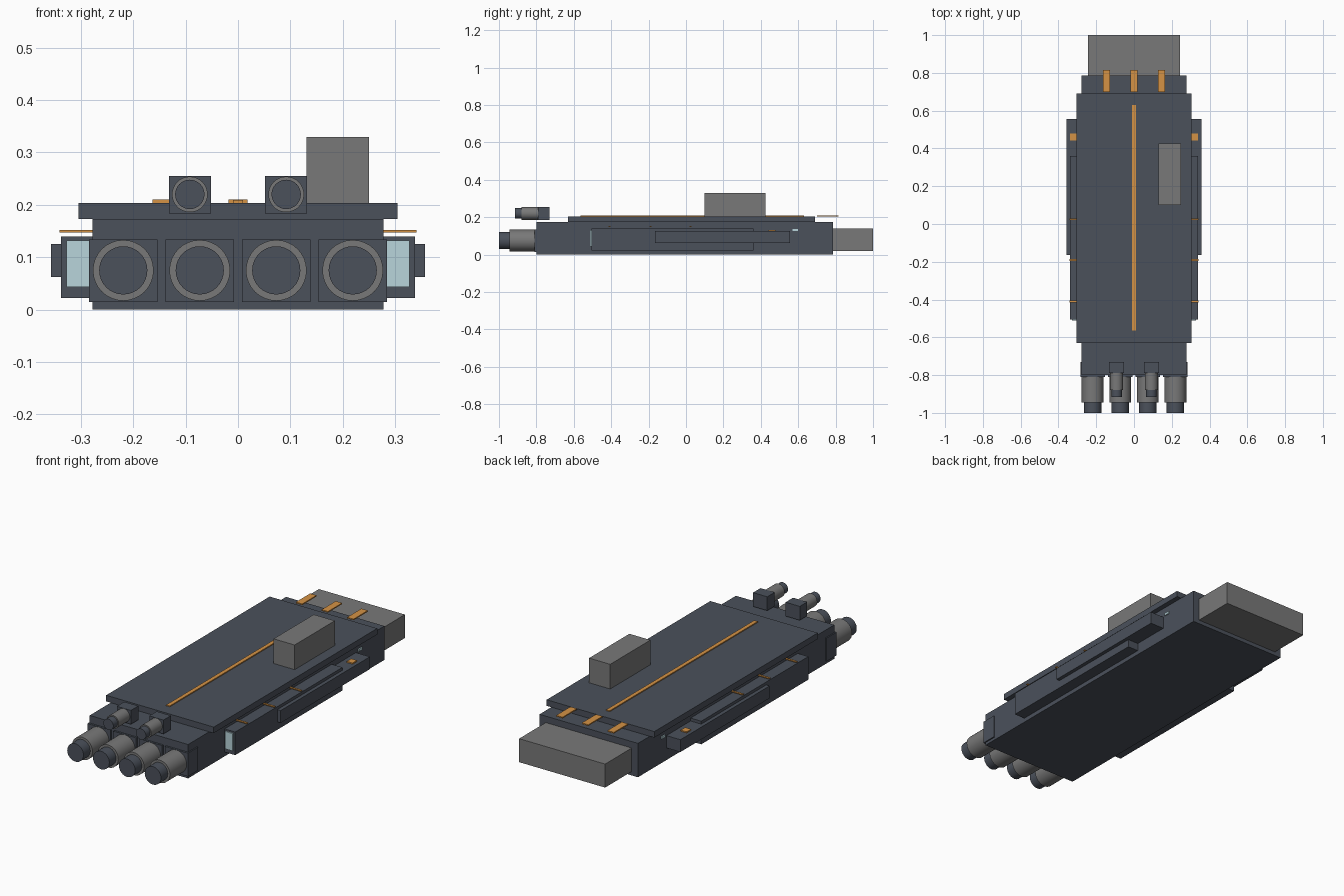
import bpy, math

if "Cube" in bpy.data.objects:
    bpy.data.objects.remove(bpy.data.objects["Cube"])


def material(name, rgb):
    m = bpy.data.materials.new(name)
    m.diffuse_color = (*rgb, 1.0)
    m.use_nodes = True
    m.node_tree.nodes["Principled BSDF"].inputs["Base Color"].default_value = m.diffuse_color
    return m


DARK = material("dark_slate", (0.070, 0.082, 0.105))
GREY = material("mid_grey", (0.19, 0.19, 0.19))
ORANGE = material("orange", (0.66, 0.29, 0.06))
PALE = material("pale_blue", (0.48, 0.66, 0.71))


def box(name, x, y, z, mat):
    """Box from (min, max) ranges on each axis."""
    bpy.ops.mesh.primitive_cube_add(size=1)
    o = bpy.context.object
    o.name = name
    o.location = [(r[0] + r[1]) / 2 for r in (x, y, z)]
    o.scale = [r[1] - r[0] for r in (x, y, z)]
    bpy.ops.object.transform_apply(location=True, scale=True)
    o.data.materials.append(mat)
    return o


def tube(name, x, z, radius, y, mat):
    """Cylinder lying along y."""
    bpy.ops.mesh.primitive_cylinder_add(
        vertices=32, radius=radius, depth=y[1] - y[0],
        location=(x, (y[0] + y[1]) / 2, z), rotation=(math.pi / 2, 0, 0))
    o = bpy.context.object
    o.name = name
    o.data.materials.append(mat)
    bpy.ops.object.shade_smooth_by_angle(angle=math.radians(35))
    return o


def sided(side, a, b):
    return (a, b) if side > 0 else (-b, -a)


# Main body
box("hull", (-0.278, 0.278), (-0.80, 0.785), (0.0, 0.173), DARK)
box("deck_plate", (-0.304, 0.304), (-0.63, 0.69), (0.173, 0.204), DARK)
box("rear_block", (-0.243, 0.243), (0.785, 1.0), (0.02, 0.14), GREY)
box("deck_tower", (0.131, 0.25), (0.10, 0.425), (0.204, 0.33), GREY)

# Orange deck markings
box("centre_stripe", (-0.01, 0.01), (-0.565, 0.63), (0.203, 0.209), ORANGE)
for x in (-0.145, 0.0, 0.145):
    box("rear_strip", (x - 0.018, x + 0.018), (0.70, 0.815), (0.204, 0.210), ORANGE)

# Side pods with their details, both sides
for s in (-1, 1):
    box("side_pod", sided(s, 0.27, 0.338), (-0.505, 0.36), (0.022, 0.14), DARK)
    box("side_rail", sided(s, 0.27, 0.357), (-0.165, 0.555), (0.062, 0.125), DARK)
    box("pod_window", sided(s, 0.284, 0.327), (-0.512, -0.503), (0.043, 0.132), PALE)
    box("rail_marker", sided(s, 0.305, 0.338), (0.442, 0.478), (0.123, 0.131), ORANGE)
    box("hull_light", sided(s, 0.276, 0.284), (0.57, 0.60), (0.125, 0.137), PALE)
    for y in (-0.41, -0.19, 0.025):
        box("pod_line", sided(s, 0.276, 0.341), (y - 0.005, y + 0.005),
            (0.147, 0.152), ORANGE)

# Four main engines
for x in (-0.219, -0.073, 0.073, 0.219):
    box("engine_mount", (x - 0.065, x + 0.065), (-0.81, -0.73), (0.015, 0.134), DARK)
    tube("engine_nozzle", x, 0.075, 0.058, (-0.945, -0.80), GREY)
    tube("engine_core", x, 0.075, 0.046, (-1.0, -0.93), DARK)

# Two small upper thrusters
for x in (-0.092, 0.092):
    box("thruster_mount", (x - 0.04, x + 0.04), (-0.79, -0.73), (0.184, 0.255), DARK)
    tube("thruster_nozzle", x, 0.22, 0.034, (-0.88, -0.78), GREY)
    tube("thruster_core", x, 0.22, 0.028, (-0.915, -0.87), DARK)
